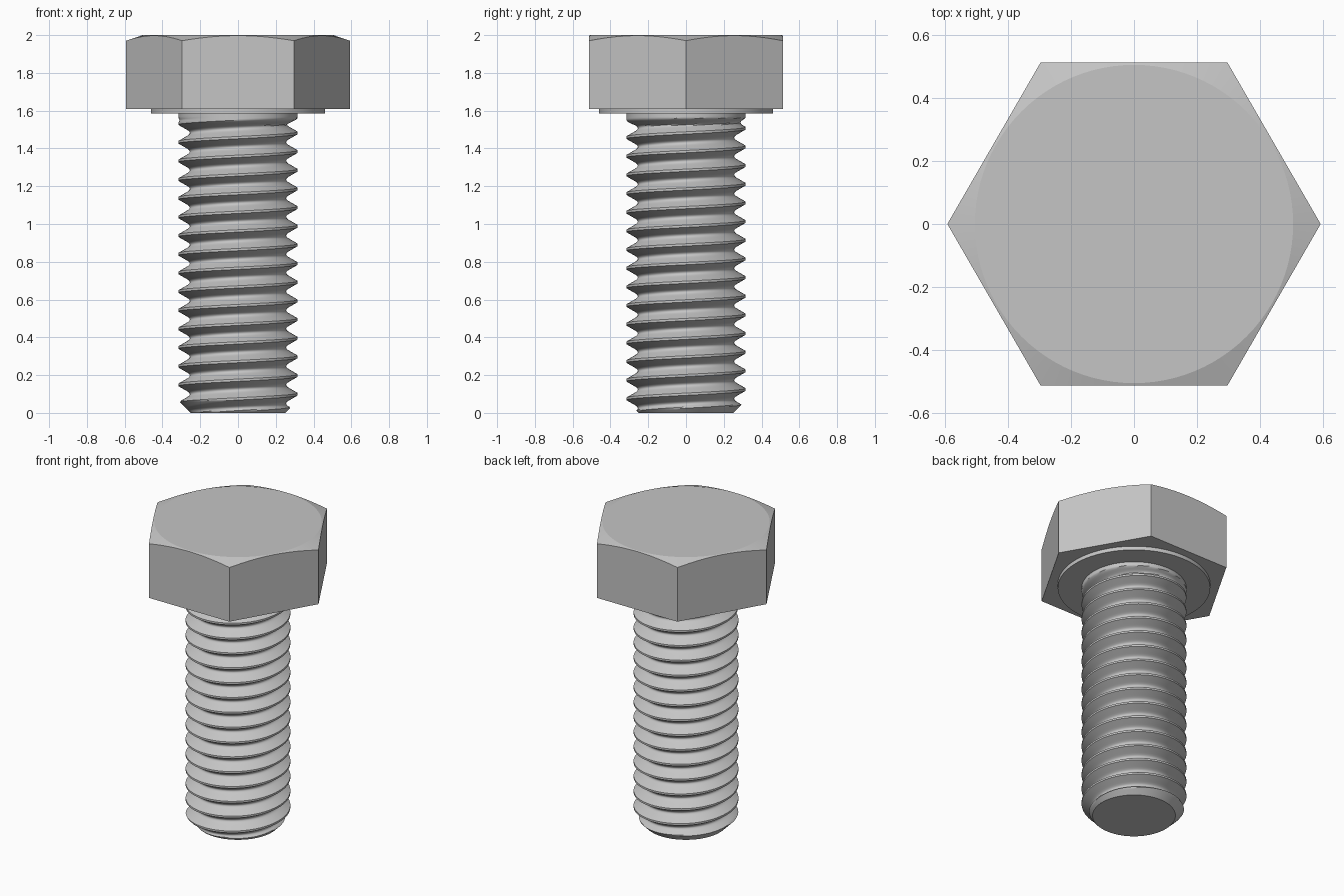
import bpy, bmesh
from math import pi, sin, cos, radians

cube = bpy.data.objects.get("Cube")
if cube:
    bpy.data.objects.remove(cube, do_unlink=True)

steel = bpy.data.materials.new("steel_grey")
steel.use_nodes = True
GREY = (0.56, 0.56, 0.56, 1)
steel.diffuse_color = GREY
steel.node_tree.nodes["Principled BSDF"].inputs["Base Color"].default_value = GREY


def finish(name, bm, angle):
    """Turn a bmesh into a shaded, coloured object."""
    bmesh.ops.remove_doubles(bm, verts=bm.verts, dist=1e-5)
    bmesh.ops.recalc_face_normals(bm, faces=bm.faces)
    mesh = bpy.data.meshes.new(name)
    bm.to_mesh(mesh)
    bm.free()
    mesh.materials.append(steel)
    obj = bpy.data.objects.new(name, mesh)
    bpy.context.collection.objects.link(obj)
    bpy.ops.object.select_all(action='DESELECT')
    obj.select_set(True)
    bpy.context.view_layer.objects.active = obj
    bpy.ops.object.shade_smooth_by_angle(angle=radians(angle))
    return obj


def loft(bm, rings):
    """Join closed rings of points with quads and cap both ends."""
    loops = [[bm.verts.new(p) for p in ring] for ring in rings]
    for low, high in zip(loops, loops[1:]):
        for i in range(len(low)):
            j = (i + 1) % len(low)
            bm.faces.new((low[i], low[j], high[j], high[i]))
    bm.faces.new(loops[0][::-1])
    bm.faces.new(loops[-1])


def circle(r, z, n):
    return [(r * cos(2 * pi * i / n), r * sin(2 * pi * i / n), z) for i in range(n)]


# Hexagonal head, its top corners cut back by a shallow cone
SIDES = 96
APOTHEM, CROWN, HEAD_LOW, TOP = 0.513, 0.505, 1.61, 2.0
bottom, rim = [], []
for i in range(SIDES):
    a = 2 * pi * i / SIDES
    r = APOTHEM / cos((a % (pi / 3)) - pi / 6)
    bottom.append((r * cos(a), r * sin(a), HEAD_LOW))
    rim.append((r * cos(a), r * sin(a), TOP - 0.34 * (r - CROWN)))
bm = bmesh.new()
loft(bm, [bottom, rim, circle(CROWN, TOP, SIDES)])
finish("hex_head", bm, 15)

# Thin bearing collar under the head
bm = bmesh.new()
loft(bm, [circle(0.46, 1.585, SIDES), circle(0.46, 1.62, SIDES)])
finish("bearing_collar", bm, 30)

# Shank with a right-handed helical thread
PITCH, STEPS, SEGS = 0.0988, 16, 72
RADIUS, DEPTH, TIP, SHANK_TOP = 0.316, 0.061, 0.25, 1.59
START = 0.099 - 2 * PITCH


def thread_depth(t):
    """Groove depth, 0 to 1: flat crest, straight flank, rounded root."""
    away = 0.5 - min(t, 1 - t)
    if away < 0.167:
        return 1 - 8.46 * away ** 2
    return max(0, 1.236 - 2.825 * away)


bm = bmesh.new()
rows = int((SHANK_TOP + 0.01 + PITCH - START) / PITCH * STEPS) + STEPS
grid = []
for k in range(rows):
    row = []
    for j in range(SEGS):
        a = 2 * pi * j / SEGS
        z = START + PITCH * (k / STEPS + j / SEGS)
        z = min(max(z, 0), SHANK_TOP)
        fade = min(1, max(0, (1.56 - z) / 0.035))     # run-out below the head
        r = RADIUS - DEPTH * fade * thread_depth((k % STEPS) / STEPS)
        r = min(r, TIP + z)                           # chamfered tip
        if z == SHANK_TOP:
            r = RADIUS
        row.append(bm.verts.new((r * cos(a), r * sin(a), z)))
    grid.append(row)
for k in range(rows - STEPS - 1):
    for j in range(SEGS):
        # the last column meets the first one a full pitch higher
        n, up = ((j + 1, k) if j + 1 < SEGS else (0, k + STEPS))
        quad = (grid[k][j], grid[up][n], grid[up + 1][n], grid[k + 1][j])
        heights = [v.co.z for v in quad]
        if max(heights) > 0 and min(heights) < SHANK_TOP:
            bm.faces.new(quad)
bmesh.ops.delete(bm, geom=[v for v in bm.verts if not v.link_faces], context='VERTS')
bm.faces.new([bm.verts.new(p) for p in circle(TIP, 0, SEGS)][::-1])
finish("threaded_shank", bm, 38)
